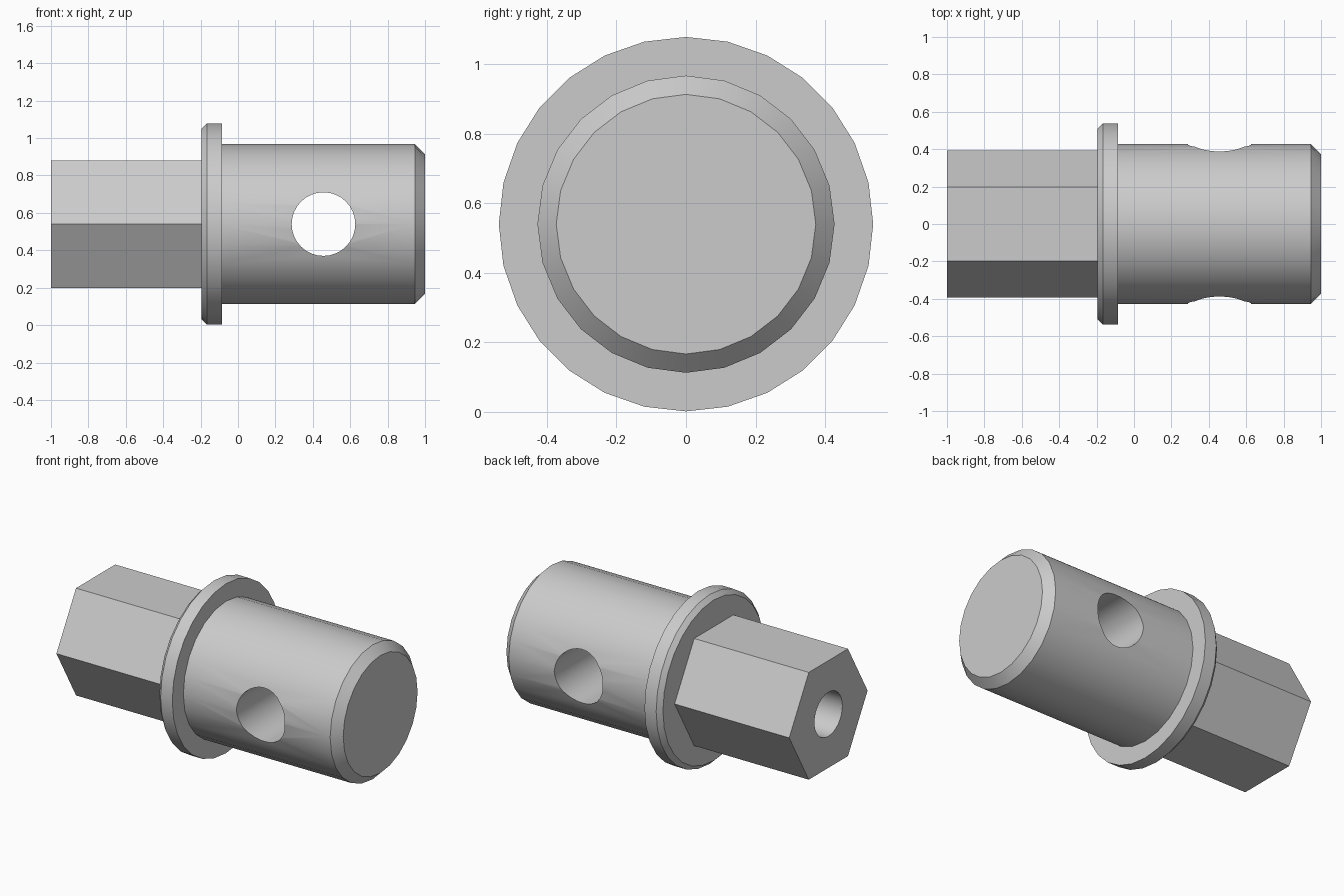
import bpy, bmesh, math
from mathutils import Matrix

cube = bpy.data.objects.get("Cube")
if cube:
    bpy.data.objects.remove(cube, do_unlink=True)

AXIS_Z = 0.54

steel = bpy.data.materials.new("grey steel")
steel.use_nodes = True
GREY = (0.6, 0.6, 0.6, 1)
steel.diffuse_color = GREY
steel.node_tree.nodes["Principled BSDF"].inputs["Base Color"].default_value = GREY


def turned(name, profile, sides):
    """Closed solid turned about the x axis from (x, radius) points."""
    bm = bmesh.new()
    rings = []
    for x, r in profile:
        angles = [2 * math.pi * i / sides for i in range(sides)]
        rings.append([bm.verts.new((x, r * math.cos(a), r * math.sin(a))) for a in angles])
    for a, b in zip(rings, rings[1:]):
        for i in range(sides):
            j = (i + 1) % sides
            bm.faces.new((a[i], a[j], b[j], b[i]))
    bm.faces.new(rings[0])
    bm.faces.new(rings[-1])
    bmesh.ops.recalc_face_normals(bm, faces=bm.faces)
    mesh = bpy.data.meshes.new(name)
    bm.to_mesh(mesh)
    bm.free()
    mesh.materials.append(steel)
    obj = bpy.data.objects.new(name, mesh)
    obj.location.z = AXIS_Z
    bpy.context.collection.objects.link(obj)
    return obj


def activate(obj):
    bpy.ops.object.select_all(action='DESELECT')
    obj.select_set(True)
    bpy.context.view_layer.objects.active = obj


def drill(obj, cutter):
    """Cut a hole and discard the drill."""
    cutter.hide_render = True
    mod = obj.modifiers.new("hole", 'BOOLEAN')
    mod.operation = 'DIFFERENCE'
    mod.solver = 'EXACT'
    mod.object = cutter
    activate(obj)
    bpy.ops.object.modifier_apply(modifier=mod.name)
    bpy.data.objects.remove(cutter, do_unlink=True)


# Hexagonal shank with a blind bore in its end
shank = turned("hex_shank", [(-1, 0.393), (-0.185, 0.393)], 6)
drill(shank, turned("bore_cutter", [(-1.1, 0.14), (-0.25, 0.14)], 32))

# Collar, bevelled on the shank side
collar = turned("collar", [(-0.195, 0.51), (-0.167, 0.538), (-0.085, 0.538)], 28)

# Barrel with a chamfered end and a cross hole
barrel = turned("barrel", [(-0.095, 0.427), (0.946, 0.427), (1, 0.373)], 24)
cross = turned("cross_hole_cutter", [(-0.6, 0.17), (0.6, 0.17)], 32)
cross.data.transform(Matrix.Translation((0.457, 0, 0)) @ Matrix.Rotation(math.pi / 2, 4, 'Z'))
drill(barrel, cross)

for part in (shank, collar, barrel):
    activate(part)
    bpy.ops.object.shade_smooth_by_angle(angle=math.radians(30))
